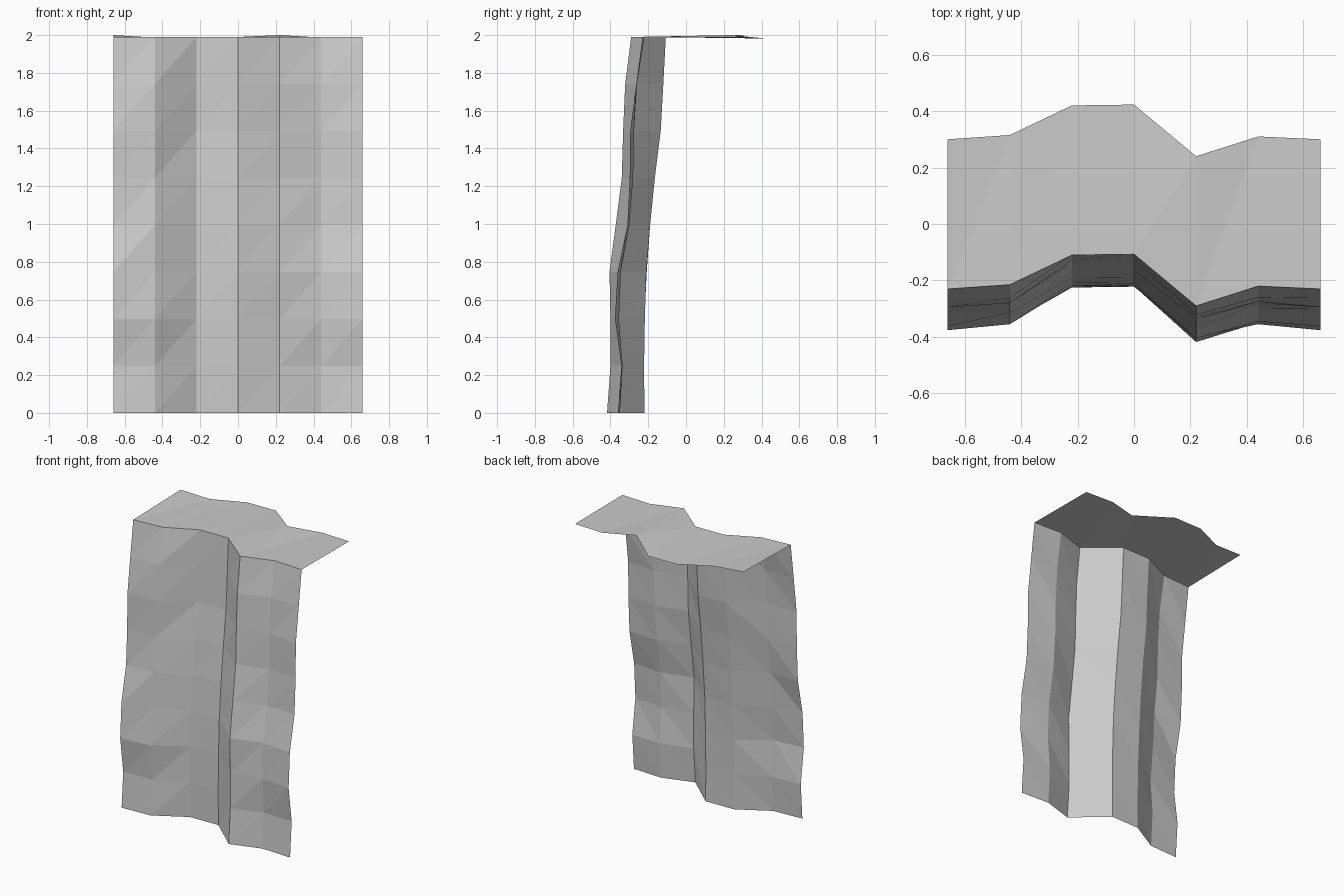
import bpy
import bmesh

# Remove the default cube only
cube = bpy.data.objects.get("Cube")
if cube:
    bpy.data.objects.remove(cube, do_unlink=True)

# Single rock colour
stone = bpy.data.materials.new("stone_grey")
stone.use_nodes = True
stone.diffuse_color = (0.6, 0.6, 0.6, 1)
stone.node_tree.nodes["Principled BSDF"].inputs["Base Color"].default_value = (0.6, 0.6, 0.6, 1)

COLUMN_STEP = 0.22
WALL_HEIGHT = 1.99
LEDGE_DEPTH = 0.53


def build_sheet(name, rows):
    """Make a flat-shaded sheet from rows of points, each cell split along its rising diagonal."""
    bm = bmesh.new()
    grid = [[bm.verts.new(point) for point in row] for row in rows]
    for lower, upper in zip(grid, grid[1:]):
        for i in range(len(lower) - 1):
            bm.faces.new((lower[i], lower[i + 1], upper[i + 1]))
            bm.faces.new((lower[i], upper[i + 1], upper[i]))
    mesh = bpy.data.meshes.new(name)
    bm.to_mesh(mesh)
    bm.free()
    mesh.materials.append(stone)
    obj = bpy.data.objects.new(name, mesh)
    bpy.context.collection.objects.link(obj)
    return obj


def column_x(index):
    return (index - 3) * COLUMN_STEP


# Upright profiles of the wall from foot to brow, as depth in front of centre;
# the two outer edges share one profile so that the wall tiles
edge = (.36, .342, .376, .362, .31, .298, .295, .263, .23)
left_slope = (.35, .335, .355, .33, .315, .285, .28, .262, .215)
recess = (.225, .225, .22, .208, .192, .168, .137, .126, .11)
recess_side = (.22, .222, .218, .21, .19, .165, .134, .12, .107)
ridge = (.418, .4, .4, .405, .372, .34, .333, .322, .29)
right_slope = (.35, .336, .355, .345, .3, .28, .275, .26, .22)
profiles = (edge, left_slope, recess, recess_side, ridge, right_slope, edge)

# Cliff wall
levels = len(edge)
wall_rows = [
    [(column_x(i), -profile[k], WALL_HEIGHT * k / (levels - 1))
     for i, profile in enumerate(profiles)]
    for k in range(levels)
]
build_sheet("cliff_wall", wall_rows)

# Ledge on top, following the brow of the wall with slight bumps at its back edge
brow = wall_rows[-1]
bumps = (.01, -.003, -.008, -.008, .01, -.003, -.003)
back = [(x, y + LEDGE_DEPTH, z + bump) for (x, y, z), bump in zip(brow, bumps)]
build_sheet("cliff_top", [brow, back])
